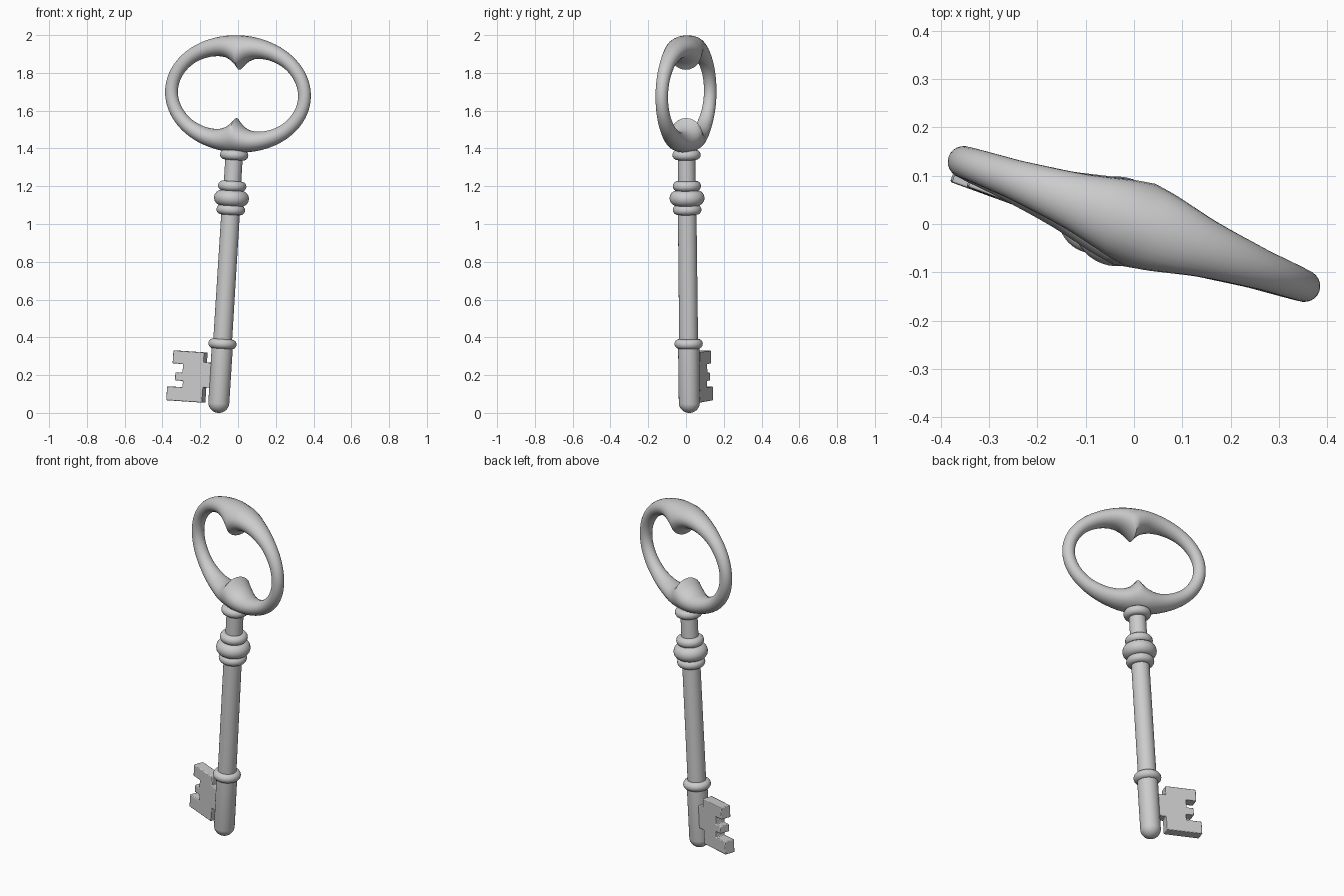
import bpy, bmesh, math
from mathutils import Vector, Matrix

if "Cube" in bpy.data.objects:
    bpy.data.objects.remove(bpy.data.objects["Cube"])

# Leaning frame of the key: Z along the shaft, X across the bow
Z = Vector((0.062, -0.011, 1)).normalized()
U = Vector((math.cos(math.radians(20)), -math.sin(math.radians(20)), 0))
X = (U - Z * U.dot(Z)).normalized()
Y = Z.cross(X)
FRAME = Matrix.Translation((-0.105, 0.018, 0)) @ Matrix((X, Y, Z)).transposed().to_4x4()


def finish(name, bm, angle):
    bmesh.ops.recalc_face_normals(bm, faces=bm.faces)
    me = bpy.data.meshes.new(name)
    bm.to_mesh(me)
    bm.free()
    ob = bpy.data.objects.new(name, me)
    bpy.context.collection.objects.link(ob)
    ob.matrix_world = FRAME
    bpy.ops.object.select_all(action='DESELECT')
    ob.select_set(True)
    bpy.context.view_layer.objects.active = ob
    bpy.ops.object.shade_smooth_by_angle(angle=math.radians(angle))
    return ob


def bridge(bm, loops):
    n = len(loops[0])
    for a, b in zip(loops, loops[1:]):
        for i in range(n):
            j = (i + 1) % n
            bm.faces.new((a[i], a[j], b[j], b[i]))


def lathe(name, profile, closed=False, n=40):
    bm = bmesh.new()
    loops = [[bm.verts.new((r * math.cos(math.tau * i / n), r * math.sin(math.tau * i / n), z))
              for i in range(n)] for r, z in profile]
    bridge(bm, loops + loops[:1] if closed else loops)
    if not closed:
        bm.faces.new(loops[0])
        bm.faces.new(loops[-1])
    return finish(name, bm, 40)


def interp(table, x):
    for (x0, y0), (x1, y1) in zip(table, table[1:]):
        if x <= x1:
            return y0 + (y1 - y0) * (x - x0) / (x1 - x0)
    return table[-1][1]


# Shaft with a rounded tip
R = 0.056
tip = [(R * math.sin(a), R - R * math.cos(a)) for a in [math.radians(d) for d in range(3, 91, 8)]]
lathe("shaft", tip + [(R, 0.365), (0.05, 0.37), (0.049, 1.14), (0.046, 1.2), (0.046, 1.44)])

# Collars: outer radius, height, half thickness
for name, r, z, h in [("lower_collar", 0.075, 0.366, 0.026), ("knop_lower_ring", 0.076, 1.077, 0.026),
                      ("knop_middle_ring", 0.093, 1.139, 0.042), ("knop_upper_ring", 0.075, 1.203, 0.027),
                      ("bow_collar", 0.075, 1.368, 0.026)]:
    lathe(name, [(r - h + h * math.cos(math.tau * k / 16), z + h * math.sin(math.tau * k / 16))
                 for k in range(16)], closed=True)

# Bow: oval ring swelling to a point at top and bottom
IN_PLANE = [(0, .091), (.03, .078), (.06, .067), (.1, .057), (.14, .051), (.2, .045), (.3, .038), (.41, .034)]
DEPTH = [(0, .091), (.05, .084), (.1, .073), (.15, .062), (.2, .054), (.3, .041), (.41, .033)]
A, B, CX, CZ = 0.409, 0.31, 0.0, 1.692
bm = bmesh.new()
loops = []
N, M = 128, 24
for i in range(N):
    t = math.tau * i / N
    p = Vector((A * math.cos(t), 0, B * math.sin(t)))
    nrm = Vector((p.x / A**2, 0, p.z / B**2)).normalized()
    r, d = interp(IN_PLANE, abs(p.x)), interp(DEPTH, abs(p.x))
    c = p - nrm * r + Vector((CX, 0, CZ))
    loops.append([bm.verts.new(c + nrm * r * math.cos(math.tau * k / M)
                               + Vector((0, d * math.sin(math.tau * k / M), 0))) for k in range(M)])
bridge(bm, loops + loops[:1])
bow = finish("bow", bm, 50)
# Centre the bow over the origin
bow.matrix_world.translation -= Vector(((FRAME @ Vector((0, 0, CZ))).x, (FRAME @ Vector((0, 0, CZ))).y, 0))

# Bit: flat notched plate beside the shaft
outline = [(-.03, .262), (-.09, .262), (-.09, .315), (-.264, .315), (-.264, .246), (-.205, .246),
           (-.205, .2), (-.245, .2), (-.245, .157), (-.2, .157), (-.2, .123), (-.287, .123),
           (-.287, .049), (-.085, .049), (-.085, .13), (-.03, .13)]
bm = bmesh.new()
T = 0.03
loops = [[bm.verts.new((x, y, z)) for x, z in outline] for y in (-T, T)]
bridge(bm, loops)
bm.faces.new(loops[0])
bm.faces.new(loops[1])
bit = finish("bit", bm, 30)
bev = bit.modifiers.new("edge_softening", 'BEVEL')
bev.width = 0.004
bev.segments = 2
